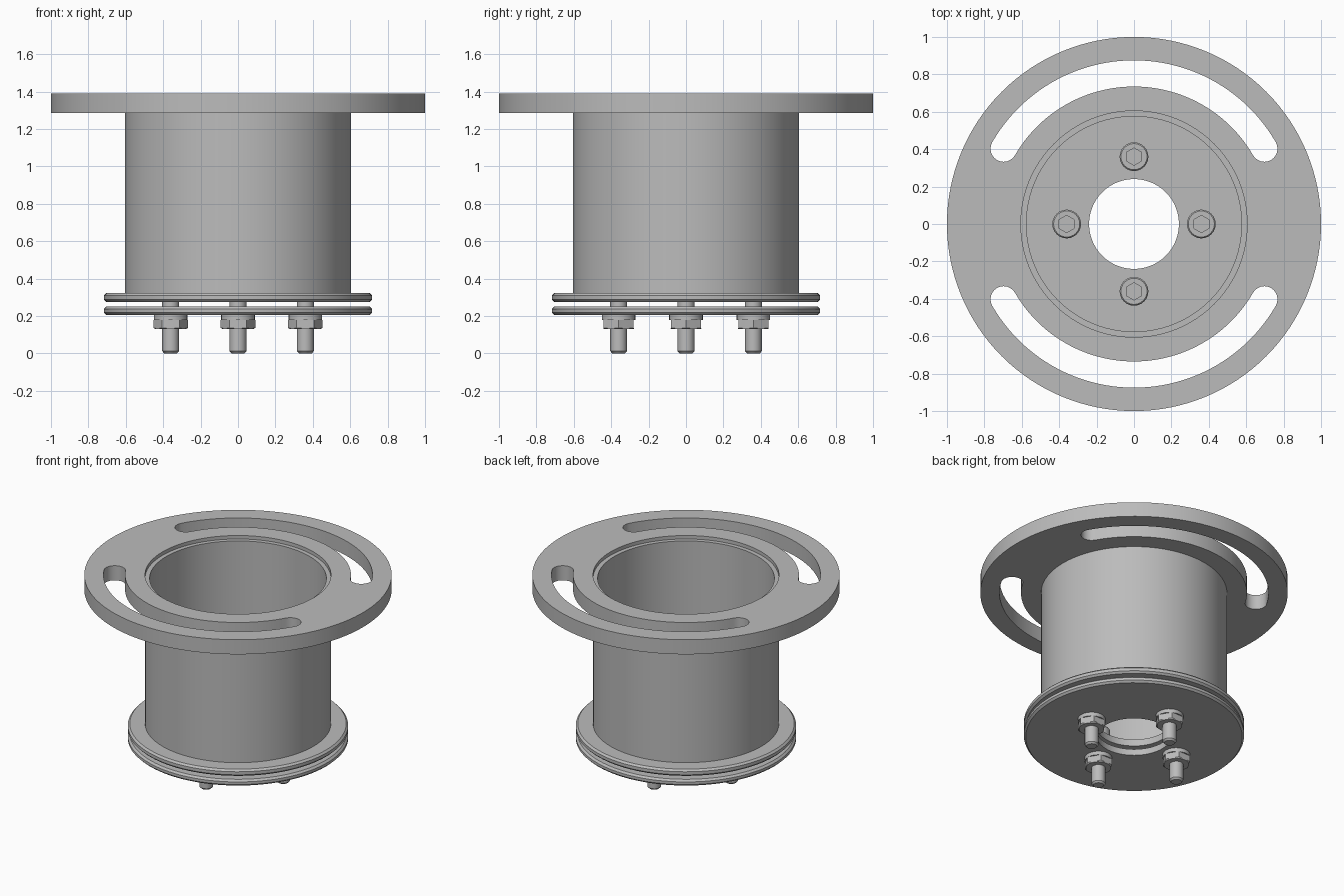
import bpy
import bmesh
from math import sin, cos, pi, radians

cube = bpy.data.objects.get("Cube")
if cube:
    bpy.data.objects.remove(cube)

# One bare metal colour for everything
metal = bpy.data.materials.new("grey metal")
metal.use_nodes = True
GREY = (0.5, 0.5, 0.5, 1)
metal.diffuse_color = GREY
metal.node_tree.nodes["Principled BSDF"].inputs["Base Color"].default_value = GREY


def finish(obj):
    """Assign the metal and shade smooth with crisp edges."""
    obj.data.materials.clear()
    obj.data.materials.append(metal)
    bpy.ops.object.select_all(action='DESELECT')
    obj.select_set(True)
    bpy.context.view_layer.objects.active = obj
    bpy.ops.object.shade_smooth_by_angle(angle=radians(30))


def lathe(name, profile, segments=96, location=(0, 0, 0), closed=True, phase=0):
    """Spin (radius, z[, 'hex']) points; hex rings become hexagons."""
    bm = bmesh.new()
    rings = []
    for r, z, *shape in profile:
        ring = []
        for i in range(segments):
            a = 2 * pi * i / segments
            k = r
            if shape:
                k = r * cos(pi / 6) / cos((a - phase) % (pi / 3) - pi / 6)
            ring.append(bm.verts.new((k * cos(a), k * sin(a), z)))
        rings.append(ring)
    pairs = list(zip(rings, rings[1:]))
    if closed:
        pairs.append((rings[-1], rings[0]))
    else:
        bm.faces.new(rings[0])
        bm.faces.new(rings[-1])
    for low, high in pairs:
        for i in range(segments):
            j = (i + 1) % segments
            bm.faces.new((low[i], low[j], high[j], high[i]))
    bmesh.ops.recalc_face_normals(bm, faces=bm.faces)
    mesh = bpy.data.meshes.new(name)
    bm.to_mesh(mesh)
    bm.free()
    obj = bpy.data.objects.new(name, mesh)
    obj.location = location
    bpy.context.collection.objects.link(obj)
    finish(obj)
    return obj


def arc(r, start, end, steps, cx=0, cy=0):
    return [(cx + r * cos(radians(start + (end - start) * i / steps)),
             cy + r * sin(radians(start + (end - start) * i / steps)))
            for i in range(steps + 1)]


def slot(start, end, r=0.805, half=0.07):
    """Outline of a curved slot with round ends."""
    ends = [(r * cos(radians(a)), r * sin(radians(a))) for a in (start, end)]
    return (arc(r + half, start, end, 48)
            + arc(half, end, end + 180, 12, *ends[1])[1:-1]
            + arc(r - half, end, start, 48)
            + arc(half, start + 180, start + 360, 12, *ends[0])[1:-1])


# Top flange with centre bore and two curved slots
FLANGE_LOW, FLANGE_TOP, TUBE_R = 1.285, 1.39, 0.605
curve = bpy.data.curves.new("top_flange", 'CURVE')
curve.dimensions = '2D'
curve.fill_mode = 'BOTH'
curve.extrude = (FLANGE_TOP - FLANGE_LOW) / 2
outlines = [arc(1, 0, 360, 128)[:-1], arc(TUBE_R, 0, 360, 96)[:-1],
            slot(30, 150), slot(210, 330)]
for outline in outlines:
    spline = curve.splines.new('POLY')
    spline.points.add(len(outline) - 1)
    for point, (x, y) in zip(spline.points, outline):
        point.co = (x, y, 0, 1)
    spline.use_cyclic_u = True
flange = bpy.data.objects.new("top_flange", curve)
flange.location.z = (FLANGE_LOW + FLANGE_TOP) / 2
bpy.context.collection.objects.link(flange)
bpy.ops.object.select_all(action='DESELECT')
flange.select_set(True)
bpy.context.view_layer.objects.active = flange
bpy.ops.object.convert(target='MESH')
flange = bpy.context.view_layer.objects.active
bm = bmesh.new()
bm.from_mesh(flange.data)
bmesh.ops.remove_doubles(bm, verts=bm.verts, dist=0.0001)
bmesh.ops.recalc_face_normals(bm, faces=bm.faces)
bm.to_mesh(flange.data)
bm.free()
finish(flange)

# Tube, ending slightly below the flange surface
lathe("tube", [(TUBE_R, 0.322), (TUBE_R, 1.365), (0.575, 1.365), (0.575, 0.322)])

# Two base discs with a bore and chamfered rims
BORE, RIM, C = 0.24, 0.717, 0.013
for name, low, top in (("upper_disc", 0.275, 0.323), ("lower_disc", 0.205, 0.25)):
    lathe(name, [(BORE, low), (RIM - C, low), (RIM, low + C),
                 (RIM, top - C), (RIM - C, top), (BORE, top)])

# Four socket-head bolts with washers and hex nuts
for i, side in enumerate(("left", "back", "right", "front")):
    spot = (0.36 * cos(i * pi / 2), 0.36 * sin(i * pi / 2), 0)
    lathe(side + "_bolt",
          [(0.034, 0), (0.045, 0.012), (0.045, 0.323), (0.077, 0.323),
           (0.077, 0.405), (0.07, 0.413), (0.046, 0.413, "hex"),
           (0.046, 0.365, "hex")],
          24, spot, closed=False, phase=pi / 6)
    lathe(side + "_washer",
          [(0.045, 0.178), (0.09, 0.178), (0.09, 0.205), (0.045, 0.205)], 24, spot)
    lathe(side + "_nut",
          [(0.045, 0.13), (0.082, 0.13), (0.093, 0.137, "hex"),
           (0.093, 0.178, "hex"), (0.045, 0.178)], 24, spot)
